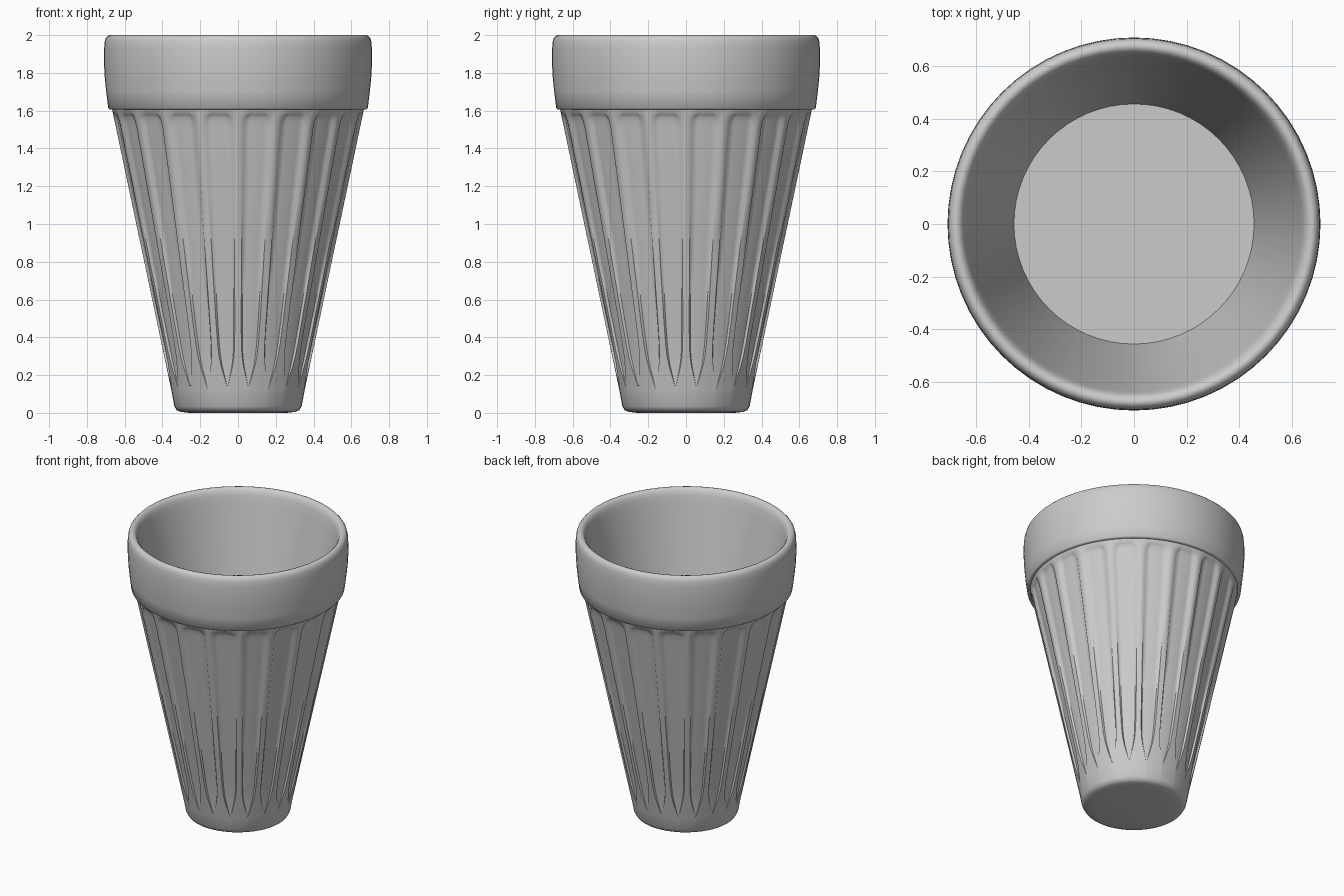
import bpy, bmesh, math

if "Cube" in bpy.data.objects:
    bpy.data.objects.remove(bpy.data.objects["Cube"])

grey = bpy.data.materials.new("mid_grey")
grey.diffuse_color = (0.6, 0.6, 0.6, 1)
grey.use_nodes = True
grey.node_tree.nodes["Principled BSDF"].inputs["Base Color"].default_value = grey.diffuse_color


def finish(name, bm):
    bmesh.ops.remove_doubles(bm, verts=bm.verts, dist=1e-5)
    me = bpy.data.meshes.new(name)
    bm.to_mesh(me)
    bm.free()
    ob = bpy.data.objects.new(name, me)
    bpy.context.collection.objects.link(ob)
    me.materials.append(grey)
    bpy.ops.object.select_all(action='DESELECT')
    ob.select_set(True)
    bpy.context.view_layer.objects.active = ob
    bpy.ops.object.shade_smooth_by_angle(angle=math.radians(55))
    return ob


def skin(bm, rings):
    """Join consecutive rings of vertices with quads."""
    n = len(rings[0])
    for a, b in zip(rings, rings[1:]):
        for i in range(n):
            j = (i + 1) % n
            bm.faces.new((a[i], a[j], b[j], b[i]))


def lathe(name, profile, n=64):
    """Revolve a profile listed outside-first, closing a final floor."""
    bm = bmesh.new()
    rings = []
    for r, z in profile:
        rings.append([bm.verts.new((r * math.cos(2 * math.pi * i / n),
                                    r * math.sin(2 * math.pi * i / n), z)) for i in range(n)])
    skin(bm, rings)
    bm.faces.new(rings[-1])
    return finish(name, bm)


# Fluted tapering body: 20 shallow recessed panels, ridge on each axis
FLUTES = 20
PITCH = 360 / FLUTES
DEPTH = 0.013


def wall(z):
    return 0.355 + (z - 0.13) * 0.211


# z, radius, panel half-width in degrees, recess as a share of DEPTH
rows = [(0.0, 0.26, 1, 0), (0.006, 0.305, 1, 0), (0.014, 0.325, 1, 0), (0.035, 0.337, 1, 0)]
rows += [(z, wall(z), w, d) for z, w, d in (
    (0.13, 0.15, 0), (0.17, 1.6, 0.25), (0.21, 3.2, 0.5), (0.25, 4.7, 0.75),
    (0.30, 5.9, 0.9), (0.36, 6.5, 1), (0.50, 6.8, 1), (0.80, 6.9, 1),
    (1.10, 6.9, 1), (1.40, 6.9, 1), (1.51, 6.9, 1), (1.545, 6.6, 1),
    (1.565, 5.9, 0.9), (1.578, 5.0, 0.6), (1.588, 4.2, 0), (1.62, 4.2, 0))]
fractions = (-1, -0.86, -0.5, 0, 0.5, 0.86, 1)

bm = bmesh.new()
rings = []
for z, r, w, d in rows:
    ring = []
    for k in range(FLUTES):
        centre = (k + 0.5) * PITCH
        cols = [(centre - PITCH / 2, 0)]
        cols += [(centre + f * w, 0 if abs(f) == 1 else d * DEPTH) for f in fractions]
        for ang, cut in cols:
            a = math.radians(ang)
            ring.append(bm.verts.new(((r - cut) * math.cos(a), (r - cut) * math.sin(a), z)))
    rings.append(ring)
skin(bm, rings)
bm.faces.new(rings[0][::-1])
finish("fluted_body", bm)

# Rim band, rounded lip, inner wall and inside floor in one revolved shell
lathe("rim_and_inside", [
    (0.655, 1.607), (0.680, 1.607), (0.687, 1.613), (0.698, 1.70), (0.706, 1.78),
    (0.71, 1.86), (0.709, 1.93), (0.706, 1.965), (0.700, 1.985), (0.690, 1.996),
    (0.678, 2.0), (0.665, 1.996), (0.653, 1.983), (0.643, 1.955), (0.632, 1.90),
    (0.457, 1.05)])
